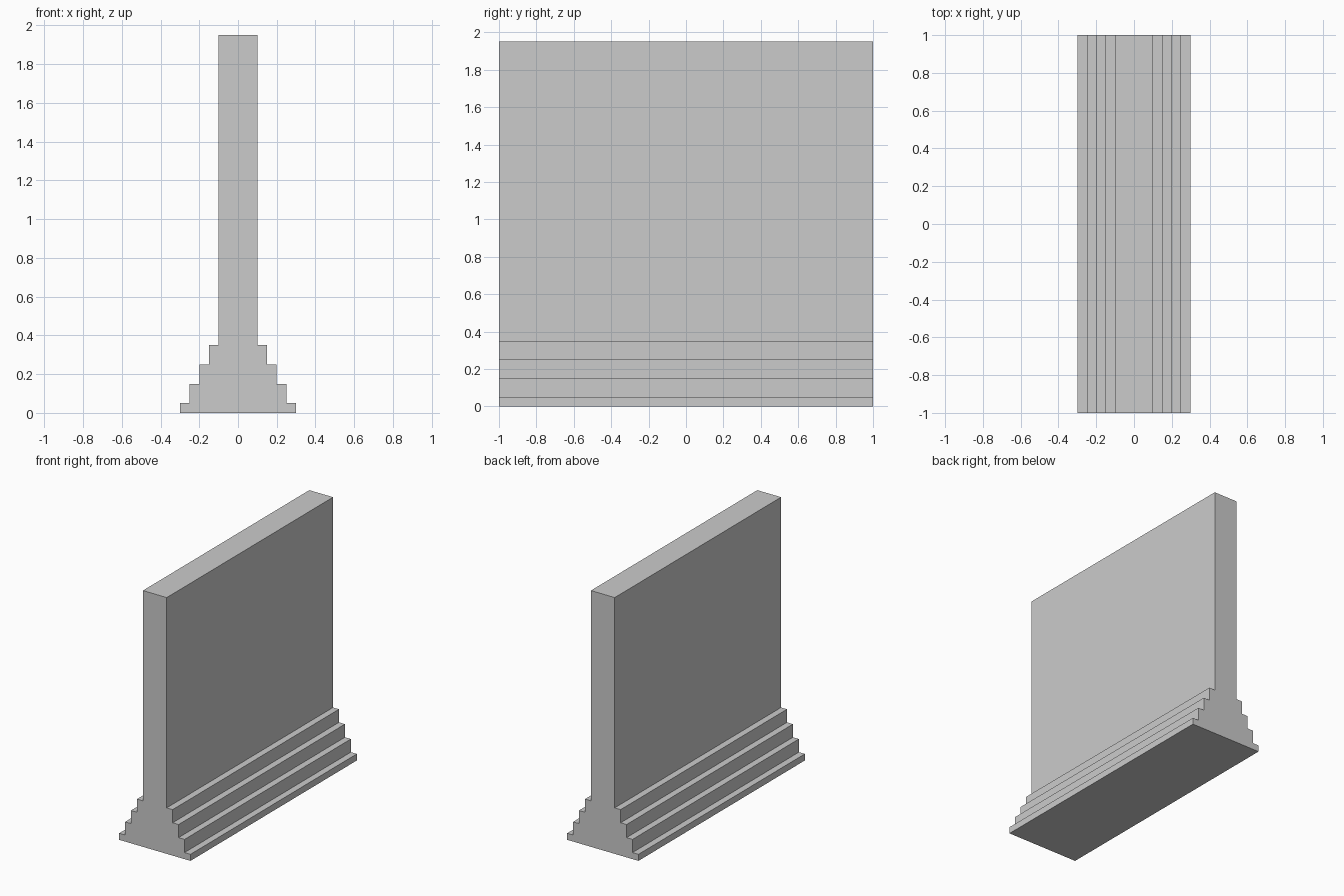
import bpy, bmesh
from mathutils import Vector

if "Cube" in bpy.data.objects:
    bpy.data.objects.remove(bpy.data.objects["Cube"])

LENGTH = 2.0
# (half width, top height) of each course, footing to wall
COURSES = [(0.30, 0.05), (0.25, 0.15), (0.20, 0.25), (0.15, 0.35), (0.10, 1.95)]

# Right half of the stepped cross-section, then mirrored to the left
right, z = [], 0.0
for half, top in COURSES:
    right += [(half, z), (half, top)]
    z = top
profile = right + [(-x, h) for x, h in reversed(right)]

# Extrude the cross-section along the wall's length
bm = bmesh.new()
face = bm.faces.new([bm.verts.new((x, -LENGTH / 2, h)) for x, h in profile])
result = bmesh.ops.extrude_face_region(bm, geom=[face], use_keep_orig=True)
moved = [v for v in result["geom"] if isinstance(v, bmesh.types.BMVert)]
bmesh.ops.translate(bm, verts=moved, vec=Vector((0, LENGTH, 0)))
bmesh.ops.recalc_face_normals(bm, faces=bm.faces)

mesh = bpy.data.meshes.new("wall_with_stepped_footing")
bm.to_mesh(mesh)
bm.free()
wall = bpy.data.objects.new("wall_with_stepped_footing", mesh)
bpy.context.collection.objects.link(wall)
